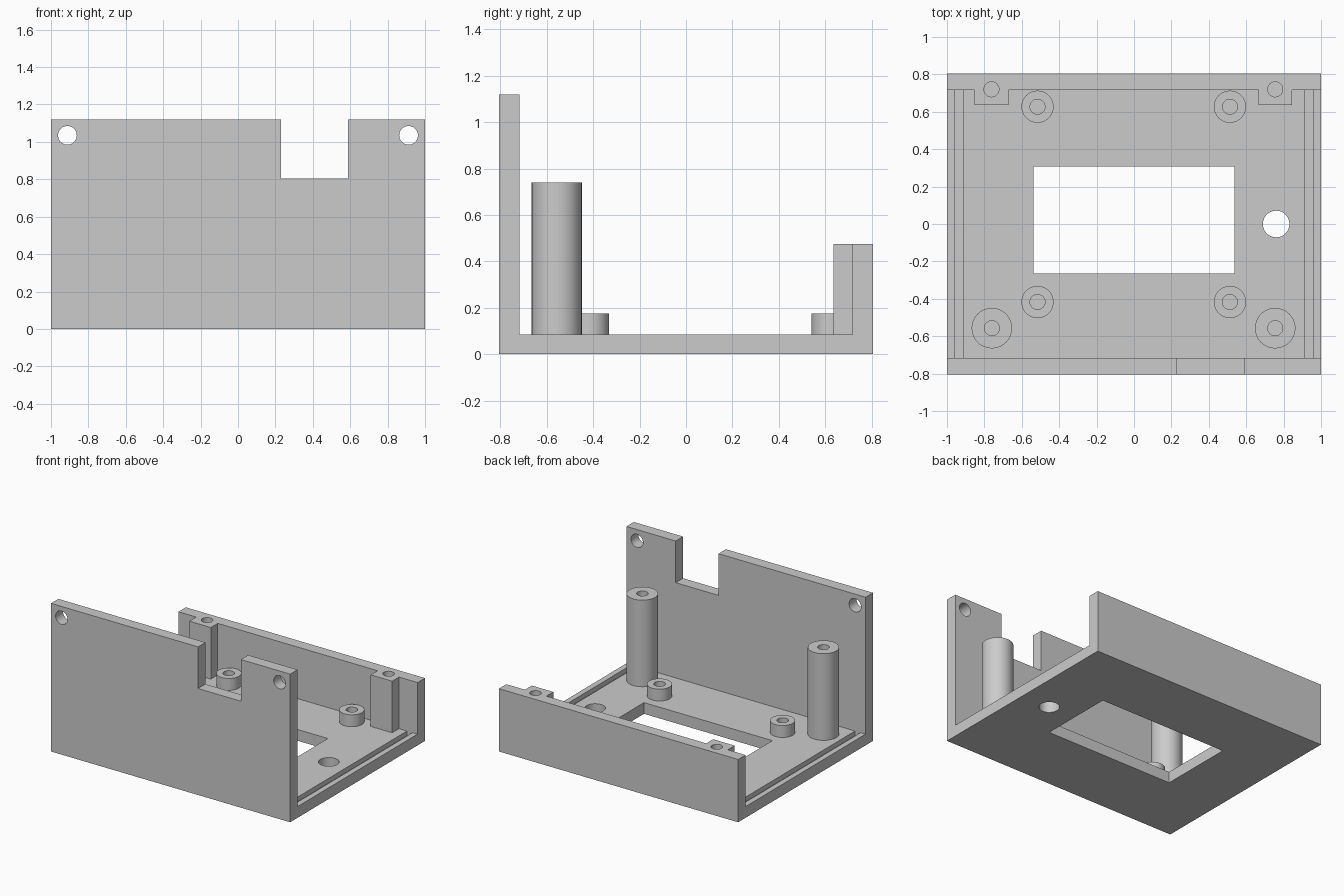
import bpy
import bmesh
from math import radians
from mathutils import Matrix, Vector

if "Cube" in bpy.data.objects:
    bpy.data.objects.remove(bpy.data.objects["Cube"], do_unlink=True)

grey = bpy.data.materials.new("plain grey")
grey.use_nodes = True
COLOUR = (0.6, 0.6, 0.6, 1)
grey.diffuse_color = COLOUR
grey.node_tree.nodes["Principled BSDF"].inputs["Base Color"].default_value = COLOUR

FLOOR, WALL_Y, EDGE_Y = 0.085, 0.717, 0.805
FRONT_TOP, BACK_TOP = 1.12, 0.475


def finish(bm, name):
    bmesh.ops.recalc_face_normals(bm, faces=bm.faces)
    mesh = bpy.data.meshes.new(name)
    bm.to_mesh(mesh)
    bm.free()
    mesh.materials.append(grey)
    obj = bpy.data.objects.new(name, mesh)
    bpy.context.collection.objects.link(obj)
    return obj


def box(name, low, high):
    bm = bmesh.new()
    low, high = Vector(low), Vector(high)
    place = Matrix.Translation((low + high) / 2) @ Matrix.Diagonal((high - low).to_4d())
    bmesh.ops.create_cube(bm, size=1, matrix=place)
    return finish(bm, name)


def rod(name, centre, radius, length, turn=0):
    bm = bmesh.new()
    place = Matrix.Translation(centre) @ Matrix.Rotation(radians(turn), 4, "X")
    bmesh.ops.create_cone(bm, cap_ends=True, segments=48, radius1=radius,
                          radius2=radius, depth=length, matrix=place)
    return finish(bm, name)


def combine(target, tool, operation):
    mod = target.modifiers.new(operation.title(), "BOOLEAN")
    mod.operation, mod.solver, mod.object = operation, "EXACT", tool
    bpy.context.view_layer.objects.active = target
    bpy.ops.object.modifier_apply(modifier=mod.name)
    bpy.data.objects.remove(tool, do_unlink=True)


def smooth(obj):
    bpy.ops.object.select_all(action="DESELECT")
    obj.select_set(True)
    bpy.context.view_layer.objects.active = obj
    bpy.ops.object.shade_smooth_by_angle(angle=radians(30))


# Tray: floor with tall front wall and low back wall, one profile swept along x
profile = [(-EDGE_Y, 0), (EDGE_Y, 0), (EDGE_Y, BACK_TOP), (WALL_Y, BACK_TOP),
           (WALL_Y, FLOOR), (-WALL_Y, FLOOR), (-WALL_Y, FRONT_TOP), (-EDGE_Y, FRONT_TOP)]
bm = bmesh.new()
face = bm.faces.new([bm.verts.new((-1, y, z)) for y, z in profile])
swept = bmesh.ops.extrude_face_region(bm, geom=[face])["geom"]
bmesh.ops.translate(bm, vec=(2, 0, 0),
                    verts=[v for v in swept if isinstance(v, bmesh.types.BMVert)])
tray = finish(bm, "tray")

# Screw blocks on the back wall
for x in (-0.762, 0.755):
    combine(tray, box("screw_block", (x - 0.09, 0.635, FLOOR - 0.02),
                      (x + 0.09, 0.76, BACK_TOP)), "UNION")
    combine(tray, rod("screw_hole", (x, 0.72, BACK_TOP), 0.04, 0.6), "DIFFERENCE")

# Floor window and cable hole
combine(tray, box("window", (-0.537, -0.265, -0.1), (0.537, 0.307, 0.2)), "DIFFERENCE")
combine(tray, rod("cable_hole", (0.76, 0, 0), 0.071, 0.5), "DIFFERENCE")

# Front wall notch
combine(tray, box("notch", (0.23, -1, 0.805), (0.588, -0.6, 1.3)), "DIFFERENCE")

# Side grooves and front wall holes
for side in (-1, 1):
    xs = sorted((side * 0.912, side * 0.958))
    combine(tray, box("groove", (xs[0], -WALL_Y, FLOOR - 0.035),
                      (xs[1], WALL_Y, FLOOR + 0.03)), "DIFFERENCE")
    combine(tray, rod("wall_hole", (side * 0.912, -0.76, 1.035), 0.05, 0.4, 90), "DIFFERENCE")
smooth(tray)


# Hollow posts standing on the floor
def post(name, x, y, radius, top):
    height = top - FLOOR
    obj = rod(name, (x, y, FLOOR + height / 2), radius, height)
    combine(obj, rod("bore", (x, y, FLOOR + height / 2), 0.04, height + 0.1), "DIFFERENCE")
    smooth(obj)


for label, x in (("right", -0.516), ("left", 0.513)):
    post("short_post_back_" + label, x, 0.627, 0.086, 0.175)
    post("short_post_front_" + label, x, -0.417, 0.086, 0.175)
for label, x in (("right", -0.76), ("left", 0.755)):
    post("tall_post_" + label, x, -0.557, 0.108, 0.74)
